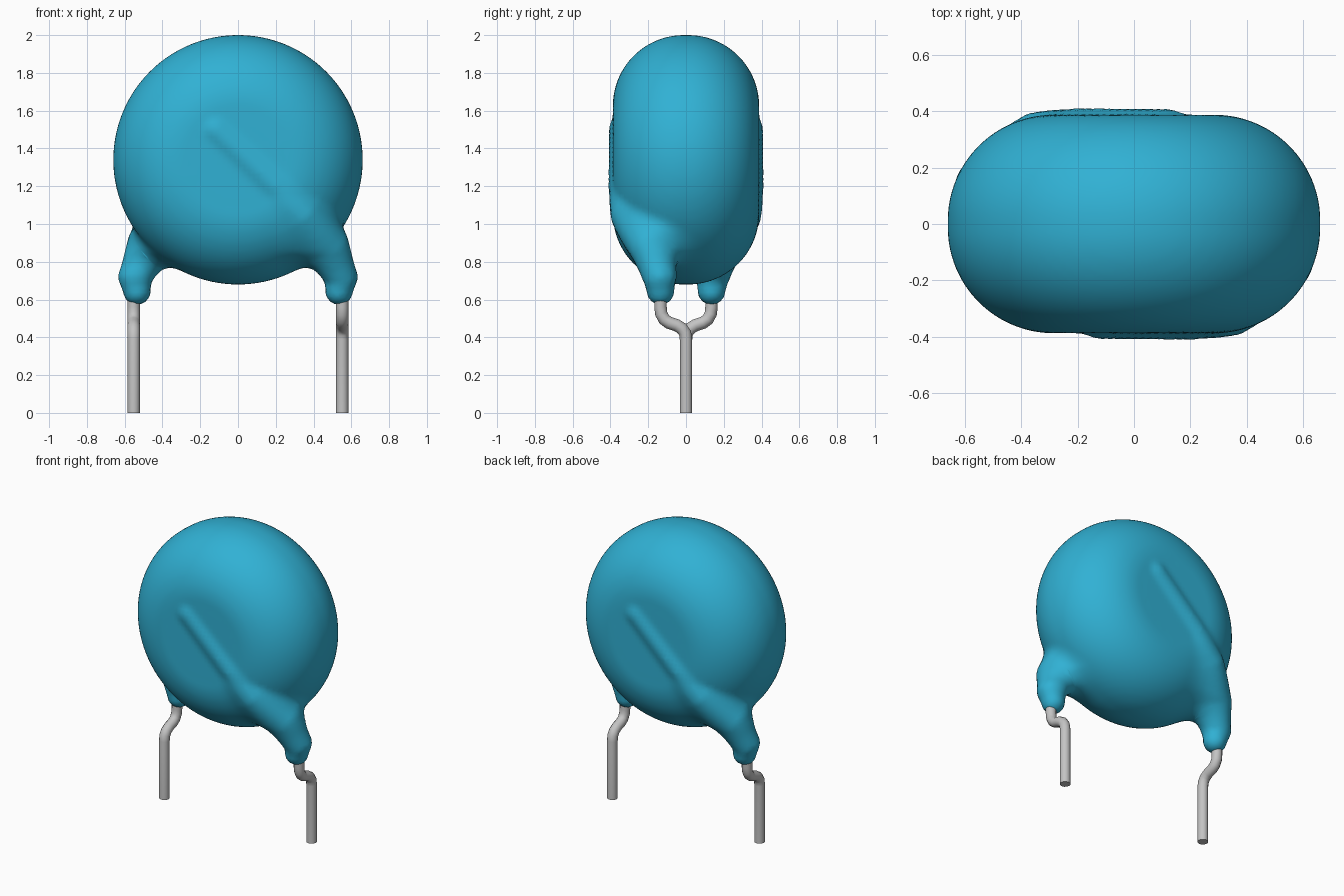
import bpy, bmesh, math
from mathutils import Vector, Matrix

cube = bpy.data.objects.get("Cube")
if cube:
    bpy.data.objects.remove(cube, do_unlink=True)


def material(name, rgb, rough):
    m = bpy.data.materials.new(name)
    m.use_nodes = True
    m.diffuse_color = (*rgb, 1)
    b = m.node_tree.nodes["Principled BSDF"]
    b.inputs["Base Color"].default_value = (*rgb, 1)
    b.inputs["Roughness"].default_value = rough
    return m


blue = material("blue coating", (0.03, 0.44, 0.66), 0.5)
metal = material("tinned wire", (0.55, 0.55, 0.55), 0.5)

# Disc dimensions: axis along y, rounded rim
CZ, FLAT, RIM, HALF = 1.34, 0.285, 0.375, 0.012

# Wire bulge under the coating: position and radius, from foot to ridge tip
ARM = [(Vector(p), r) for p, r in [
    ((0.535, -0.135, 0.645), 0.072),
    ((0.545, -0.14, 0.72), 0.088),
    ((0.485, -0.20, 0.88), 0.095),
    ((0.35, -0.315, 1.05), 0.07),
    ((0.20, -0.36, 1.20), 0.045),
    ((-0.12, -0.365, 1.50), 0.036)]]
SEGMENTS = [(a, b - a, (b - a).length_squared, ra, rb - ra)
            for (a, ra), (b, rb) in zip(ARM, ARM[1:])]


def arm_distance(p):
    best = 9.0
    for a, d, l2, ra, dr in SEGMENTS:
        v = p - a
        t = min(1.0, max(0.0, v.dot(d) / l2))
        best = min(best, (v - d * t).length - ra - dr * t)
    return best


def coating_distance(p):
    # disc softly blended with the two bulges; the blend narrows up the ridge
    u = max(0.0, math.hypot(p.x, p.z - CZ) - FLAT)
    w = max(0.0, abs(p.y) - HALF)
    d = math.hypot(u, w) - RIM
    k = 0.05 + 0.15 * min(1.0, max(0.0, (1.15 - p.z) / 0.3))
    for q in (p, Vector((-p.x, -p.y, p.z))):
        e = arm_distance(q)
        h = max(0.0, k - abs(d - e)) / k
        d = min(d, e) - h * h * k / 4
    return d


# Rough coating: lathed disc plus balls along both bulges
bm = bmesh.new()
path = [bm.verts.new((0, -HALF - RIM, 0))]
for i in range(17):
    a = math.pi * i / 16
    path.append(bm.verts.new((FLAT + RIM * math.sin(a), -math.cos(a) * RIM - math.copysign(HALF, 8 - i), 0)))
path.append(bm.verts.new((0, HALF + RIM, 0)))
edges = [bm.edges.new(pair) for pair in zip(path, path[1:])]
bmesh.ops.spin(bm, geom=path + edges, cent=(0, 0, 0), axis=(0, 1, 0),
               angle=math.tau, steps=64, use_duplicate=False)
bmesh.ops.remove_doubles(bm, verts=bm.verts, dist=0.0005)
bmesh.ops.translate(bm, verts=bm.verts, vec=(0, 0, CZ))
for turn in (0, math.pi):
    for (a, ra), (b, rb) in zip(ARM, ARM[1:]):
        for i in range(5):
            t = i / 4
            m = Matrix.Rotation(turn, 4, 'Z') @ Matrix.Translation(a.lerp(b, t))
            bmesh.ops.create_icosphere(bm, subdivisions=2, radius=ra + (rb - ra) * t, matrix=m)
bmesh.ops.recalc_face_normals(bm, faces=bm.faces)
rough = bpy.data.meshes.new("coating")
bm.to_mesh(rough)
bm.free()
coating = bpy.data.objects.new("coating", rough)
bpy.context.collection.objects.link(coating)

# Fuse into one skin
remesh = coating.modifiers.new("fuse", 'REMESH')
remesh.mode = 'VOXEL'
remesh.voxel_size = 0.025
smooth = coating.modifiers.new("relax", 'SMOOTH')
smooth.factor = 0.5
smooth.iterations = 4
graph = bpy.context.evaluated_depsgraph_get()
skin = bpy.data.meshes.new_from_object(coating.evaluated_get(graph))
coating.modifiers.clear()
coating.data = skin
skin.name = "coating_skin"
bpy.data.meshes.remove(rough)

# Settle the skin on the blended surface
E = 0.002
STEPS = [Vector((E, 0, 0)), Vector((0, E, 0)), Vector((0, 0, E))]
for v in skin.vertices:
    p = v.co.copy()
    for _ in range(3):
        d = coating_distance(p)
        if abs(d) < 0.0004:
            break
        g = Vector([coating_distance(p + s) - d for s in STEPS]) / E
        p -= g * (d / max(g.length_squared, 0.3))
    v.co = p
skin.materials.clear()
skin.materials.append(blue)
skin.polygons.foreach_set("use_smooth", [True] * len(skin.polygons))
skin.update()


# Bent wire leads
def lead(name, turn):
    curve = bpy.data.curves.new(name, 'CURVE')
    curve.dimensions = '3D'
    curve.bevel_depth = 0.033
    curve.bevel_resolution = 4
    curve.use_fill_caps = True
    pts = [(-0.135, 0.66), (-0.135, 0.56), (-0.131, 0.525), (-0.115, 0.495),
           (-0.09, 0.477), (-0.05, 0.464), (-0.022, 0.447), (-0.005, 0.422),
           (0, 0.39), (0, 0)]
    s = curve.splines.new('POLY')
    s.points.add(len(pts) - 1)
    for point, (y, z) in zip(s.points, pts):
        point.co = (0.552, y, z, 1)
    tmp = bpy.data.objects.new(name + "_path", curve)
    bpy.context.collection.objects.link(tmp)
    mesh = bpy.data.meshes.new_from_object(tmp.evaluated_get(bpy.context.evaluated_depsgraph_get()))
    bpy.data.objects.remove(tmp, do_unlink=True)
    bpy.data.curves.remove(curve)
    mesh.transform(Matrix.Rotation(turn, 4, 'Z'))
    mesh.materials.clear()
    mesh.materials.append(metal)
    ob = bpy.data.objects.new(name, mesh)
    bpy.context.collection.objects.link(ob)
    bpy.ops.object.select_all(action='DESELECT')
    ob.select_set(True)
    bpy.context.view_layer.objects.active = ob
    bpy.ops.object.shade_smooth_by_angle(angle=math.radians(40))


lead("left_lead", 0)
lead("right_lead", math.pi)
